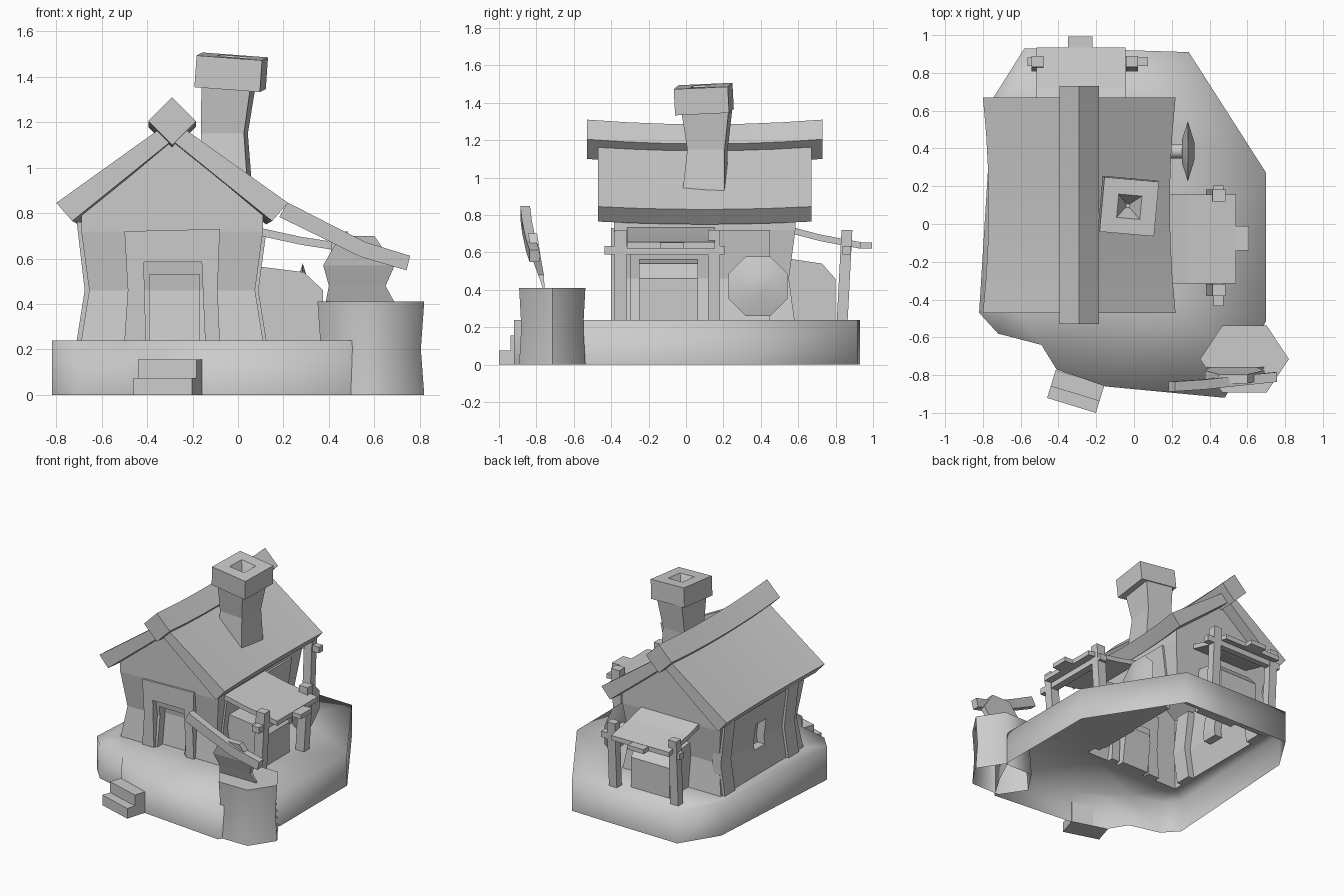
import bpy, bmesh, math
from mathutils import Matrix, Vector

cube = bpy.data.objects.get("Cube")
if cube:
    bpy.data.objects.remove(cube, do_unlink=True)

stone = bpy.data.materials.new("plain_grey")
stone.use_nodes = True
GREY = (0.6, 0.6, 0.6, 1)
stone.diffuse_color = GREY
stone.node_tree.nodes["Principled BSDF"].inputs["Base Color"].default_value = GREY


def finish(name, bm, smooth=None, matrix=None, fix=True):
    """Turn a bmesh into an object; smooth is an angle in degrees."""
    if fix:
        bmesh.ops.recalc_face_normals(bm, faces=bm.faces)
    mesh = bpy.data.meshes.new(name)
    bm.to_mesh(mesh)
    bm.free()
    mesh.materials.append(stone)
    ob = bpy.data.objects.new(name, mesh)
    bpy.context.collection.objects.link(ob)
    if matrix:
        ob.matrix_world = matrix
    if smooth:
        bpy.ops.object.select_all(action='DESELECT')
        ob.select_set(True)
        bpy.context.view_layer.objects.active = ob
        bpy.ops.object.shade_smooth_by_angle(angle=math.radians(smooth))
    return ob


def loft_bm(rings, caps=(True, True)):
    bm = bmesh.new()
    loops = [[bm.verts.new(p) for p in r] for r in rings]
    n = len(loops[0])
    for a, b in zip(loops, loops[1:]):
        for i in range(n):
            j = (i + 1) % n
            bm.faces.new((a[i], a[j], b[j], b[i]))
    if caps[0]:
        bm.faces.new(loops[0][::-1])
    if caps[1]:
        bm.faces.new(loops[-1])
    return bm


def loft(name, rings, smooth=None, matrix=None, caps=(True, True)):
    return finish(name, loft_bm(rings, caps), smooth, matrix)


def rect(x0, x1, y0, y1, z):
    return [(x0, y0, z), (x1, y0, z), (x1, y1, z), (x0, y1, z)]


def box(name, x, y, z, matrix=None):
    return loft(name, [rect(*x, *y, z[0]), rect(*x, *y, z[1])], None, matrix)


def prism_y(name, outline, y0, y1, matrix=None):
    return loft(name, [[(x, y, z) for x, z in outline] for y in (y0, y1)], None, matrix)


BASE = 0.24
CX, CY = -0.29, 0.10

# rocky platform: hollow below, with an opening under the house
outline = [(-.82, -.47), (-.72, -.58), (-.49, -.64), (-.41, -.77), (-.15, -.86),
           (.48, -.92), (.6, -.72), (.7, -.51), (.7, .27), (.29, .91),
           (-.03, .92), (-.58, .93), (-.75, .66)]
bm = loft_bm([[(x, y, z) for x, y in outline] for z in (0, BASE)], (False, False))
rim = [e for e in bm.edges if all(v.co.z > .1 for v in e.verts)]
hole = [bm.verts.new(p) for p in rect(CX - .39, CX + .39, -.37, .57, BASE)]
rim += [bm.edges.new((hole[i], hole[i - 1])) for i in range(4)]
bmesh.ops.triangle_fill(bm, edges=rim, use_beauty=True)
finish("platform", bm, 180)

# chopping block
def hexagon(r, z):
    return [(.585 + r * math.cos(math.radians(a)), -.715 + .87 * r * math.sin(math.radians(a)) * 1.0, z)
            for a in range(0, 360, 60)]
block = [hexagon(r, z) for r, z in ((.235, 0), (.22, .2), (.235, .41))]
loft("chopping_block", block, 65, None, (False, True))

# entrance steps
turn = Matrix.Translation((-.3, -.86, 0)) @ Matrix.Rotation(math.radians(-17), 4, 'Z')
box("lower_step", (-.135, .135), (-.105, .05), (0, .075), turn)
box("upper_step", (-.135, .135), (-.04, .05), (.075, .155), turn)

# house walls, waisted, with gables
rings = [rect(CX - h, CX + h, CY - d, CY + d, z)
         for h, d, z in ((.4, .48, BASE), (.365, .45, .46), (.4, .485, .72), (.4, .485, .8))]
bm = loft_bm(rings, (False, False))
bm.verts.ensure_lookup_table()
fl, fr, br, bl = bm.verts[-4:]
front_top, back_top = (bm.verts.new((CX, y, 1.14)) for y in (CY - .485, CY + .485))
for f in ((fl, fr, front_top), (br, bl, back_top), (fl, front_top, back_top, bl), (fr, br, back_top, front_top)):
    bm.faces.new(f)
bmesh.ops.recalc_face_normals(bm, faces=bm.faces)


def recess(axis, span, zs, shift):
    """Cut a rectangle into one wall and push it inwards."""
    normal = Vector((0, 1, 0)) if axis == 1 else Vector((1, 0, 0))
    cuts = [(normal * s, normal) for s in span] + [(Vector((0, 0, z)), Vector((0, 0, 1))) for z in zs]
    for co, no in cuts:
        bmesh.ops.bisect_plane(bm, geom=bm.verts[:] + bm.edges[:] + bm.faces[:], plane_co=co, plane_no=no)
    out = Vector(shift).normalized()
    picked = [f for f in bm.faces if f.normal.dot(out) < -.8
              and span[0] < f.calc_center_median()[axis] < span[1]
              and zs[0] < f.calc_center_median().z < zs[1]]
    res = bmesh.ops.extrude_face_region(bm, geom=picked)
    bmesh.ops.delete(bm, geom=picked, context='FACES')
    bmesh.ops.translate(bm, verts=[g for g in res["geom"] if isinstance(g, bmesh.types.BMVert)], vec=shift)
    bm.normal_update()


recess(1, (.03, .15), (.41, .6), (.06, 0, 0))
recess(0, (-.39, -.17), (BASE, .53), (0, .06, 0))
finish("house_walls", bm, None, None, False)

# door surround
prism_y("door_frame", [(-.5, BASE), (-.485, .46), (-.5, .72), (-.08, .73), (-.09, .46), (-.08, BASE),
                       (-.145, BASE), (-.16, .585), (-.415, .585), (-.405, BASE)], -.40, -.33)
prism_y("door_lintel", [(-.41, .53), (-.41, .59), (-.16, .59), (-.16, .53)], -.355, -.32)

# bent timber posts on the left wall
for name, y in (("left_wall_front_post", -.24), ("left_wall_back_post", .5)):
    loft(name, [rect(x - .02, x + .05, y - .06, y + .06, z)
                for x, z in ((-.69, BASE), (-.655, .46), (-.69, .76))])

# panel on the right wall
loft("right_wall_panel", [rect(x - .05, x + .015, -.3, .45, z)
                          for x, z in ((.11, BASE), (.075, .46), (.11, .72))])


# sagging roof and ridge beam
def sagging(name, section, y0, y1, pinch, drop):
    rings = []
    for i in range(7):
        t = i / 3 - 1
        s = 1 - t * t
        rings.append([(CX + (x - CX) * (1 - pinch * s), y0 + (y1 - y0) * i / 6, z - drop * s)
                      for x, z in section])
    loft(name, rings, 30)


sagging("roof", [(-.8, .845), (CX, 1.21), (.22, .845), (.15, .765), (CX, 1.12), (-.73, .765)],
        -.47, .67, .06, .015)
sagging("ridge_beam", [(CX - .105, 1.205), (CX, 1.31), (CX + .105, 1.205), (CX, 1.1)], -.53, .73, 0, .025)

# chimney
turn = Matrix.Rotation(math.radians(-5), 4, 'Z')


def square(cx, cy, hx, hy, z):
    return [Vector((cx, cy, 0)) + turn @ Vector(p) for p in rect(-hx, hx, -hy, hy, z)]


loft("chimney_shaft", [square(*a) for a in ((-.05, .1, .105, .115, .88), (-.06, .115, .095, .1, 1.15),
                                            (-.04, .11, .11, .13, 1.38))])
tilt = Matrix.Translation((-.03, .095, 1.42)) @ Matrix.Rotation(math.radians(4), 4, 'Y') \
    @ Matrix.Rotation(math.radians(3), 4, 'X')
loft("chimney_cap", [square(0, 0, h, h, z) for h, z in
                     ((.145, -.07), (.145, .07), (.062, .07), (.01, -.04))], None, tilt)


# lean-to porches: local x points away from the wall
def porch(name, x, y, angle, depth):
    m = Matrix.Translation((x, y, 0)) @ Matrix.Rotation(math.radians(angle), 4, 'Z') \
        @ Matrix.Diagonal((depth, 1, 1, 1))
    w = .235
    top = [(-.05, .745), (.18, .695), (.44, .655)]
    prism_y(name + "_roof", top + [(u, z - .035) for u, z in reversed(top)], -w + .02, w + .02, m)
    box(name + "_roof_tab", (.42, .51), (-.04, .09), (.62, .653), m)
    box(name + "_beam", (.32, .375), (-w - .1, w + .07), (.59, .635), m)
    for side, s in (("left", 1), ("right", -1)):
        v = s * (w + .015)
        loft(f"{name}_{side}_post", [rect(u - .035, u + .035, v - .032, v + .032, z)
                                     for u, z in ((.32, BASE), (.35, .72))], None, m)
    prism_y(name + "_store", [(-.05, .57), (.19, .54), (.275, .46), (.275, BASE), (-.05, BASE)],
            -.15, .165, m)


porch("side_porch", .1, -.1, 0, 1)
porch("back_porch", -.26, .57, 90, .83)

# grindstone on its axle
loft("grindstone", [[(x, .385 + r * math.cos(math.radians(a)), .42 + r * math.sin(math.radians(a)))
                     for a in [22.5 + 45 * i for i in range(8)]]
                    for x, r in ((.07, .04), (.255, .04), (.255, .07), (.285, .172), (.32, .05))], 80)

# axe stuck in the block
loft("axe_handle", [[(x + dx * s, y + dy, z + .032 * s) for s, dy in ((-1, -.026), (1, -.026), (1, .026), (-1, .026))]
                    for x, y, z, dx in ((.2, -.86, .815, .018), (.36, -.85, .735, .014),
                                        (.55, -.83, .64, .012), (.75, -.81, .58, .008))])
loft("axe_head", [rect(x0, x1, y - t, y + t, z) for x0, x1, y, t, z in
                  ((.385, .69, -.76, .004, .405), (.4, .65, -.775, .015, .48),
                   (.375, .69, -.8, .024, .57), (.45, .6, -.82, .024, .7))])
